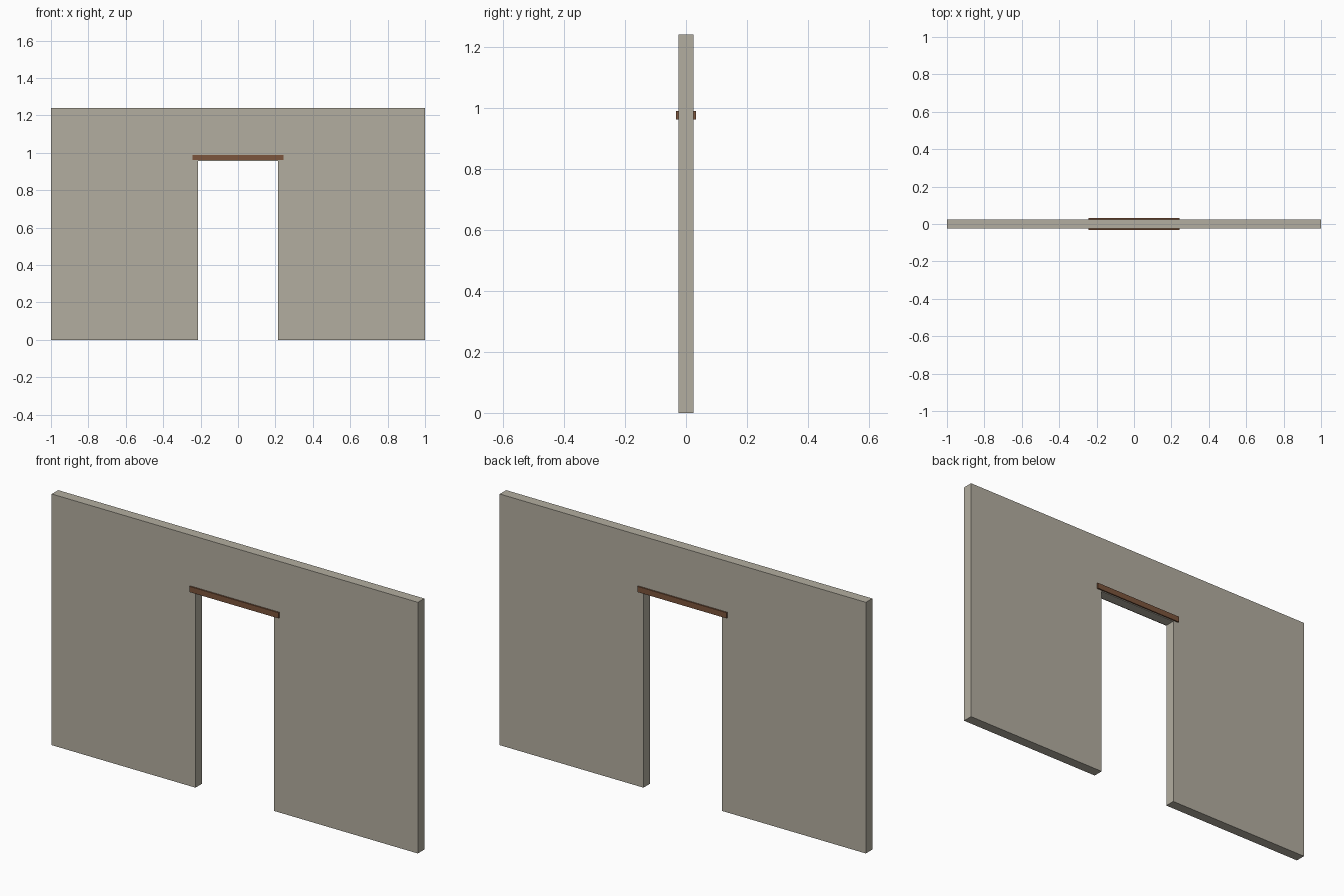
import bpy, bmesh

if "Cube" in bpy.data.objects:
    bpy.data.objects.remove(bpy.data.objects["Cube"])

HALF_W, HEIGHT, HALF_T = 1.0, 1.24, 0.025      # wall
DOOR_HALF, DOOR_H = 0.215, 0.957               # opening
TRIM_HALF, TRIM_D = 0.243, 0.007               # lintel strips
TRIM_Z0, TRIM_Z1 = 0.961, 0.989


def material(name, color):
    mat = bpy.data.materials.new(name)
    mat.diffuse_color = (*color, 1)
    mat.use_nodes = True
    mat.node_tree.nodes["Principled BSDF"].inputs["Base Color"].default_value = mat.diffuse_color
    return mat


def extrude_profile(name, points, y0, y1, mat):
    """Extrude an x-z outline from y0 to y1."""
    bm = bmesh.new()
    face = bm.faces.new([bm.verts.new((x, y0, z)) for x, z in points])
    ext = bmesh.ops.extrude_face_region(bm, geom=[face])
    verts = [g for g in ext["geom"] if isinstance(g, bmesh.types.BMVert)]
    bmesh.ops.translate(bm, verts=verts, vec=(0, y1 - y0, 0))
    bmesh.ops.recalc_face_normals(bm, faces=bm.faces)
    mesh = bpy.data.meshes.new(name)
    bm.to_mesh(mesh)
    bm.free()
    mesh.materials.append(mat)
    obj = bpy.data.objects.new(name, mesh)
    bpy.context.collection.objects.link(obj)
    return obj


plaster = material("plaster", (0.45, 0.42, 0.35))
wood = material("wood", (0.20, 0.09, 0.045))

# Wall with doorway: right half of the outline, then mirrored
right = [(DOOR_HALF, DOOR_H), (DOOR_HALF, 0), (HALF_W, 0), (HALF_W, HEIGHT)]
left = [(-x, z) for x, z in reversed(right)]
extrude_profile("doorway_wall", right + left, -HALF_T, HALF_T, plaster)

# Wooden lintel strip on each face of the wall
strip = [(-TRIM_HALF, TRIM_Z0), (TRIM_HALF, TRIM_Z0),
         (TRIM_HALF, TRIM_Z1), (-TRIM_HALF, TRIM_Z1)]
for side, s in (("front", -1), ("back", 1)):
    extrude_profile(f"{side}_lintel", strip, s * HALF_T, s * (HALF_T + TRIM_D), wood)
